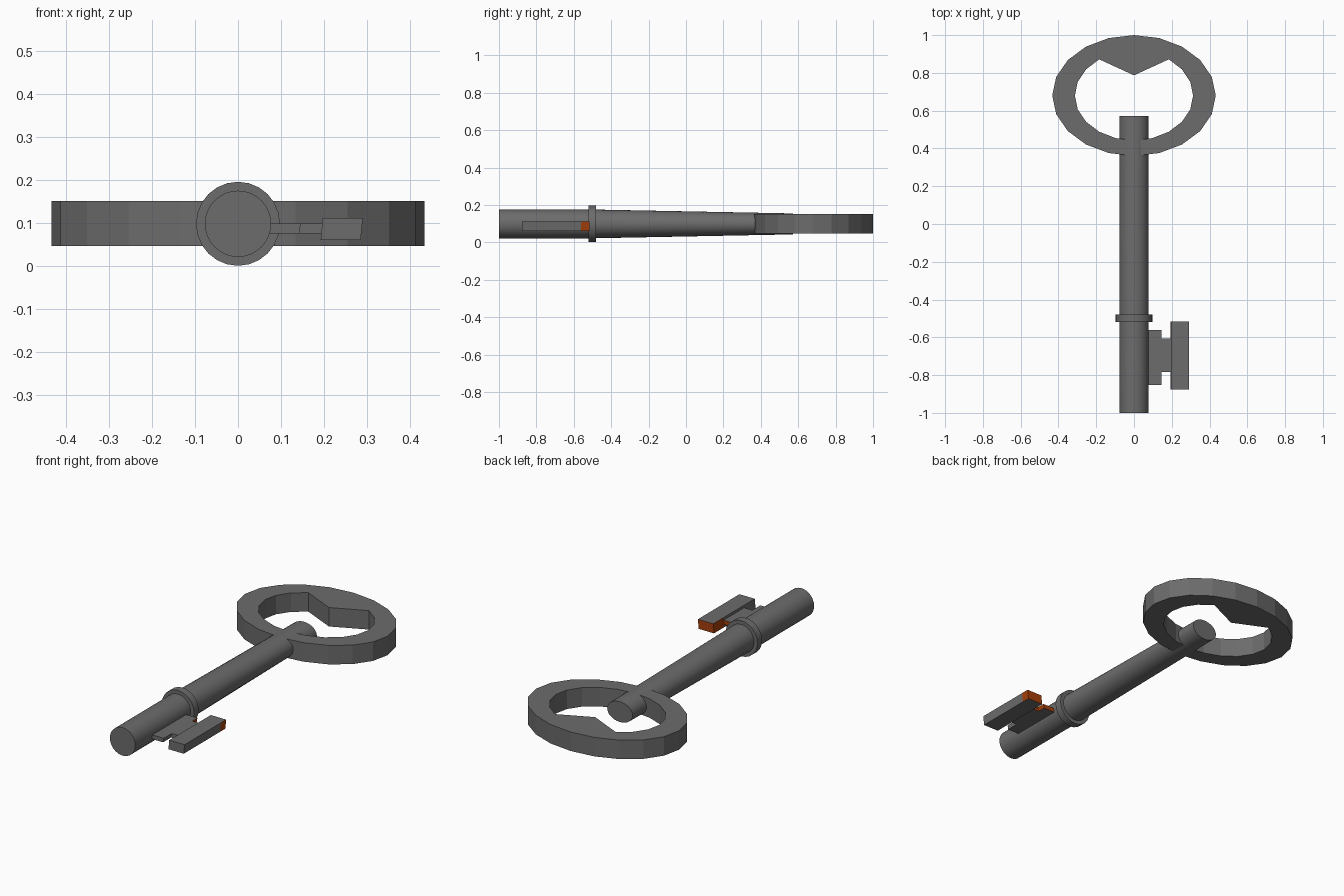
import bpy, bmesh, math

if "Cube" in bpy.data.objects:
    bpy.data.objects.remove(bpy.data.objects["Cube"])

CZ = 0.0985  # height of the key's axis


def material(name, rgb):
    m = bpy.data.materials.new(name)
    m.diffuse_color = (*rgb, 1)
    m.use_nodes = True
    m.node_tree.nodes["Principled BSDF"].inputs["Base Color"].default_value = m.diffuse_color
    return m


iron = material("dark_iron_grey", (0.15, 0.15, 0.15))
rust = material("rust_orange", (0.38, 0.05, 0.003))


def finish(name, bm, smooth=False):
    bmesh.ops.recalc_face_normals(bm, faces=bm.faces)
    me = bpy.data.meshes.new(name)
    bm.to_mesh(me)
    bm.free()
    me.materials.append(iron)
    me.materials.append(rust)
    ob = bpy.data.objects.new(name, me)
    bpy.context.collection.objects.link(ob)
    if smooth:
        bpy.context.view_layer.objects.active = ob
        ob.select_set(True)
        bpy.ops.object.shade_smooth_by_angle(angle=math.radians(30))
        ob.select_set(False)
    return ob


def loft(bm, rings):
    """Skin closed rings of points and cap both ends."""
    rows = [[bm.verts.new(p) for p in r] for r in rings]
    n = len(rows[0])
    for a, b in zip(rows, rows[1:]):
        for i in range(n):
            j = (i + 1) % n
            bm.faces.new((a[i], a[j], b[j], b[i]))
    bm.faces.new(rows[0])
    bm.faces.new(rows[-1])


def round_bar(name, stations, sides):
    """Round bar along y; stations are (y, x radius, z radius)."""
    bm = bmesh.new()
    loft(bm, [[(rx * math.sin(2 * math.pi * i / sides), y,
                CZ + rz * math.cos(2 * math.pi * i / sides))
               for i in range(sides)] for y, rx, rz in stations])
    return finish(name, bm, True)


# Shaft, flattening toward the handle, and its collar
round_bar("shaft", [(-1, .077, .077), (-.5, .077, .077), (.573, .077, .056)], 32)
round_bar("collar", [(-.52, .0975, .0975), (-.48, .0975, .0975)], 24)

# Oval handle with a point hanging into the opening
bm = bmesh.new()
N, CY = 20, 0.68
loops = []
for i in range(N):
    a = 2 * math.pi * i / N
    s, c = math.sin(a), math.cos(a)
    inner = [.313 * s, CY + .237 * c]
    if i in (0, 1, N - 1):
        inner[1] = .787 + abs(inner[0]) * .46
    outer = (.433 * s, CY + .32 * c)
    loops.append([bm.verts.new((*p, z)) for p, z in
                  ((outer, .047), (outer, .151), (inner, .151), (inner, .047))])
for i in range(N):
    a, b = loops[i], loops[(i + 1) % N]
    for k in range(4):
        m = (k + 1) % 4
        bm.faces.new((a[k], a[m], b[m], b[k]))
finish("handle", bm)


def bit_part(name, section, ys, right_limit):
    """Prism along y; its rear side faces are rust coloured."""
    bm = bmesh.new()
    loft(bm, [[(x, y, z) for x, z in section] for y in ys])
    bmesh.ops.recalc_face_normals(bm, faces=bm.faces)
    for f in bm.faces:
        n, y = f.normal, f.calc_center_median().y
        if ((n.y > .7 and y > -.61) or (n.x > .7 and y > right_limit)
                or (n.x < -.7 and y > -.605)):
            f.material_index = 1
    finish(name, bm)


# Key bit: root plate, narrow neck and thick outer tooth
bit_part("bit_root", [(.06, .076), (.142, .076), (.146, .099), (.06, .099)],
         [-.852, -.605, -.56], -.605)
bit_part("bit_neck", [(.13, .076), (.2, .076), (.2, .099), (.13, .099)],
         [-.783, -.605], 0)
bit_part("bit_tooth", [(.192, .061), (.285, .061), (.29, .112), (.197, .112)],
         [-.877, -.605, -.562, -.517], -.562)
